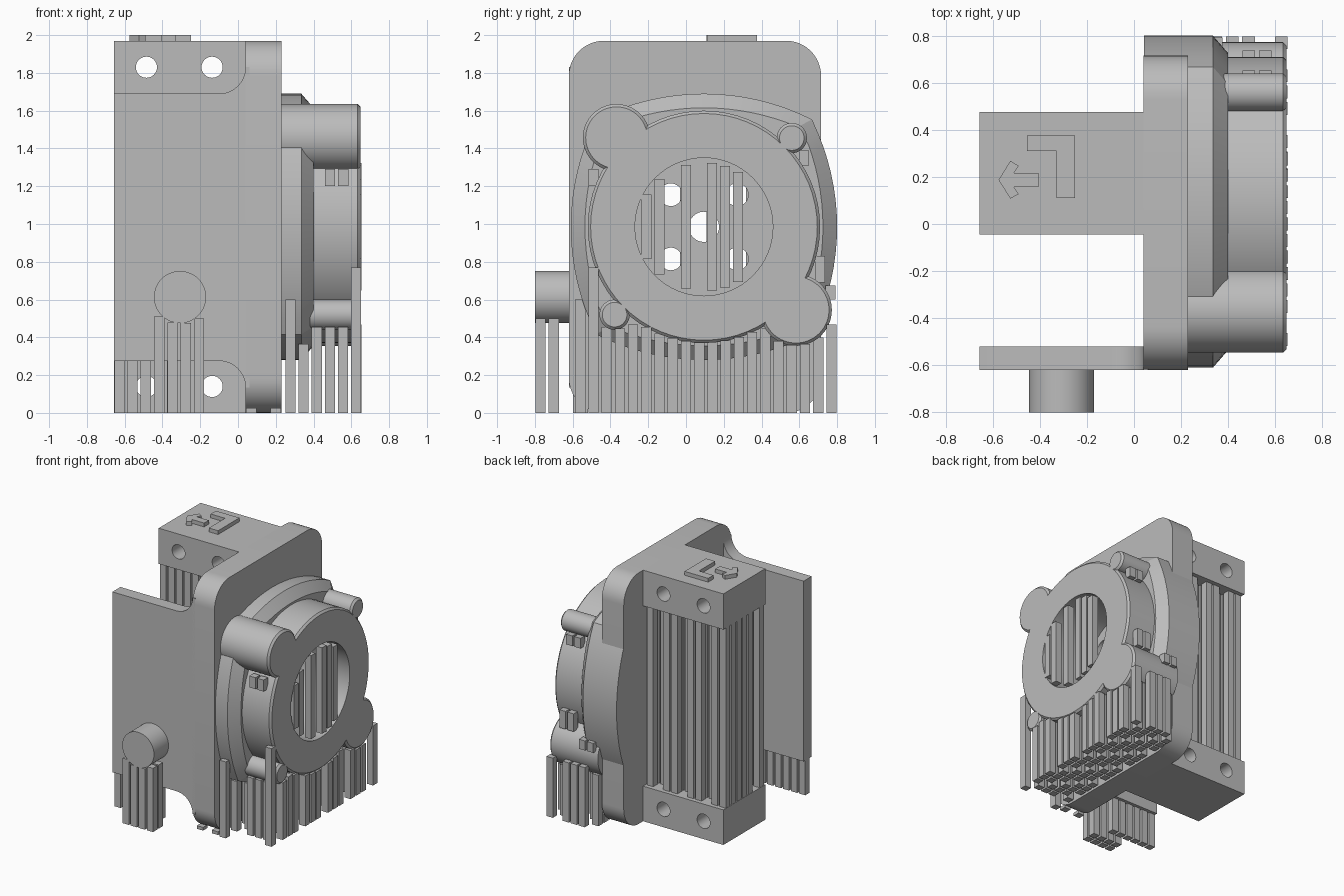
import bpy, bmesh, math

if "Cube" in bpy.data.objects:
    bpy.data.objects.remove(bpy.data.objects["Cube"])

grey = bpy.data.materials.new("plain grey")
grey.diffuse_color = (0.5, 0.5, 0.5, 1)
grey.use_nodes = True
grey.node_tree.nodes["Principled BSDF"].inputs["Base Color"].default_value = grey.diffuse_color
CY, CZ = 0.095, 0.985          # centre of the fan in y and z
PITCH, POST = 0.07, 0.054      # support grid


def place(axis, a, b, t):
    return {"x": (t, a, b), "y": (a, t, b), "z": (a, b, t)}[axis]


def shade(ob):
    bpy.ops.object.select_all(action="DESELECT")
    bpy.context.view_layer.objects.active = ob
    ob.select_set(True)
    bpy.ops.object.shade_smooth_by_angle(angle=math.radians(25))


def finish(name, bm, smooth=True):
    bmesh.ops.recalc_face_normals(bm, faces=bm.faces)
    me = bpy.data.meshes.new(name)
    bm.to_mesh(me)
    bm.free()
    ob = bpy.data.objects.new(name, me)
    bpy.context.collection.objects.link(ob)
    me.materials.append(grey)
    if smooth:
        shade(ob)
    return ob


def loft(name, layers, axis, smooth=True):
    """Capped skin through layers of (position, outline)."""
    bm = bmesh.new()
    rings = [[bm.verts.new(place(axis, a, b, t)) for a, b in pts] for t, pts in layers]
    for r0, r1 in zip(rings, rings[1:]):
        for i in range(len(r0)):
            j = (i + 1) % len(r0)
            bm.faces.new((r0[i], r0[j], r1[j], r1[i]))
    bm.faces.new(rings[0])
    bm.faces.new(rings[-1])
    return finish(name, bm, smooth)


def prism(name, pts, axis, lo, hi, smooth=True):
    return loft(name, [(lo, pts), (hi, pts)], axis, smooth)


def arc(a, b, r, start, end, n=12):
    return [(a + r * math.cos(math.radians(start + (end - start) * i / n)),
             b + r * math.sin(math.radians(start + (end - start) * i / n)))
            for i in range(n + 1)]


def circle(a, b, r, n=64):
    return arc(a, b, r, 0, 360, n)[:-1]


def rect(a0, a1, b0, b1):
    return [(a0, b0), (a1, b0), (a1, b1), (a0, b1)]


def cut(ob, *cutters):
    """Cut holes, bake the result and shade it so the new edges stay sharp."""
    for c in cutters:
        m = ob.modifiers.new("hole", "BOOLEAN")
        m.operation, m.solver, m.object = "DIFFERENCE", "EXACT", c
        c.hide_render = True
    dg = bpy.context.evaluated_depsgraph_get()
    me = bpy.data.meshes.new_from_object(ob.evaluated_get(dg))
    ob.modifiers.clear()
    ob.data = me
    shade(ob)


def posts(name, boxes):
    """Many square posts in one object: (x, y, z0, z1)."""
    bm = bmesh.new()
    h = POST / 2
    for x, y, z0, z1 in boxes:
        v = [bm.verts.new((x + sx * h, y + sy * h, z)) for z in (z0, z1)
             for sx, sy in ((-1, -1), (1, -1), (1, 1), (-1, 1))]
        for f in ((3, 2, 1, 0), (4, 5, 6, 7), (0, 1, 5, 4), (1, 2, 6, 5),
                  (2, 3, 7, 6), (3, 0, 4, 7)):
            bm.faces.new([v[i] for i in f])
    return finish(name, bm, smooth=False)


# Mounting plate with rounded corners
R = 0.185
plate = prism("mounting_plate",
              arc(0.715 - R, 1.97 - R, R, 0, 90) + arc(-0.62 + R, 1.97 - R, R, 90, 180) +
              arc(-0.62 + R, R, R, 180, 270) + arc(0.715 - R, R, R, 270, 360),
              "x", 0.04, 0.23)


# Fan flange: square with bulged sides and a chamfered front edge
def bulged(inset):
    half, rad = 0.572 - inset, 1.27
    pts = []
    for k in range(4):
        ang = k * math.pi / 2
        for i in range(16):
            s = -half + half * i / 8
            d = 0.705 - inset - rad + math.sqrt(rad * rad - s * s)
            pts.append((CY + d * math.cos(ang) - s * math.sin(ang),
                        CZ + d * math.sin(ang) + s * math.cos(ang)))
    return pts


flange = loft("fan_flange", [(0.043, bulged(0)), (0.335, bulged(0)), (0.4, bulged(0.075))], "x")


# Fan ring and its corner lugs, each with a softened front edge
def drum(name, y, z, r, x0):
    return loft(name, [(x0, circle(y, z, r)), (0.633, circle(y, z, r)),
                       (0.648, circle(y, z, r - 0.015))], "x")


ring = drum("fan_ring", CY, CZ, 0.615, 0.39)
LUGS = [(-0.368, 1.457, 0.178, 0.225), (0.582, 0.545, 0.19, 0.225),
        (0.56, 1.455, 0.08, 0.38), (-0.378, 0.52, 0.08, 0.38)]
for i, (y, z, r, x0) in enumerate(LUGS):
    drum(f"fan_lug_{i + 1}", y, z, r, x0)

# Fan opening and the holes through the plate
opening = prism("opening_cutter", circle(CY, CZ, 0.365), "x", 0.231, 0.8)
holes = [prism("centre_hole_cutter", circle(CY, CZ, 0.08, 32), "x", -0.1, 0.3)]
for sy in (-1, 1):
    for sz in (-1, 1):
        holes.append(prism("screw_hole_cutter",
                           circle(CY + sy * 0.175, CZ + sz * 0.17, 0.06, 32), "x", -0.1, 0.3))
cut(ring, opening)
cut(flange, opening, *holes)
cut(plate, *holes)

# Upper and lower clamp blocks with two cross holes each
for name, z0, z1, zh in (("lower_block", 0.0, 0.275, 0.14), ("upper_block", 1.69, 1.97, 1.83)):
    block = prism(name, rect(-0.657, 0.045, -0.045, 0.475), "z", z0, z1)
    cut(block, *[prism("block_hole_cutter", circle(x, zh, 0.056, 32), "y", -0.2, 0.6)
                 for x in (-0.485, -0.137)])

# Side panel with concave fillets where it meets the plate
F = 0.14
prism("side_panel",
      [(-0.657, 0.275), (0.04 - F, 0.275)] + arc(0.04 - F, 0.275 - F, F, 90, 0)[1:] +
      [(0.06, 0.275 - F), (0.06, 1.69 + F)] + arc(0.04 - F, 1.69 + F, F, 0, -90) +
      [(-0.657, 1.69)], "y", -0.62, -0.52)

# Round peg on the side panel
prism("peg", circle(-0.307, 0.613, 0.138), "y", -0.8, -0.6)

# Raised corner mark and arrow on the upper block
prism("corner_mark", [(-0.455, 0.31), (-0.33, 0.31), (-0.33, 0.11), (-0.25, 0.11),
                      (-0.25, 0.375), (-0.455, 0.375)], "z", 1.96, 2.0, False)
prism("arrow_mark", [(-0.575, 0.187), (-0.525, 0.108), (-0.49, 0.127), (-0.51, 0.158),
                     (-0.405, 0.158), (-0.405, 0.216), (-0.51, 0.216), (-0.49, 0.247),
                     (-0.525, 0.268)], "z", 1.96, 2.0, False)

# Support posts between the two blocks, with one open lane
posts("block_supports", [(-0.628 + i * PITCH, -0.005 + j * PITCH, 0.27, 1.695)
                         for i in range(10) for j in range(7)
                         if j != 1 and not (j in (3, 6) and i % 3 == 2)])

# Support posts under the panel, the peg and the plate corners
posts("panel_supports", [(-0.628 + i * PITCH, -0.57, 0, 0.28) for i in range(6)])
posts("peg_supports", [(x, y, 0, z) for y in (-0.77, -0.7) for x, z in
                       ((-0.417, 0.51), (-0.347, 0.478), (-0.277, 0.476), (-0.207, 0.5))])
posts("plate_supports", [(x, -0.545, 0, 0.025) for x in (0.07, 0.2)])


# Support posts under the fan, following its underside
def underside(x, y):
    d = y - CY
    found = []
    if x < 0.37 and abs(d) < 0.57:
        found.append(CZ + 0.565 - math.sqrt(1.27 ** 2 - d * d))
    if x > 0.4 and abs(d) < 0.57:
        found.append(CZ - math.sqrt(0.615 ** 2 - d * d))
    for ly, lz, r, x0 in LUGS:
        if x > x0 and lz < 1 and abs(y - ly) < r:
            found.append(lz - math.sqrt(r * r - (y - ly) ** 2))
    return min(found) if found else None


under = [(0.625, -0.49, 0, 0.77), (0.278, -0.56, 0, 0.6)]
for i in range(6):
    for j in range(2, 20):
        x, y = 0.278 + i * 0.0695, -0.56 + j * PITCH
        z = underside(x, y)
        if z is not None and (i + j) % 4 != 3:
            under.append((x, y, 0, min(z, 0.465) + 0.003))
posts("fan_supports", under)

# Short posts filling the gaps beside the lugs
gaps = [(-0.49, 1.2, 1.29, 0.487), (0.625, 1.31, 1.39, 0.487),
        (0.71, 0.69, 0.83, 0.487), (0.765, 0.6, 0.675, 0.278)]
posts("lug_supports", [(x0 + dx, y, z0, z1) for y, z0, z1, x0 in gaps for dx in (0, PITCH)])

# Bars across the fan opening
bars = []
for y in (-0.21, -0.14, 0.0, 0.137, 0.207, 0.276):
    h = math.sqrt(0.36 ** 2 - (y - CY) ** 2) - 0.02
    bars.append((0.626, y, CZ - h, CZ + h))
posts("opening_bars", bars)
